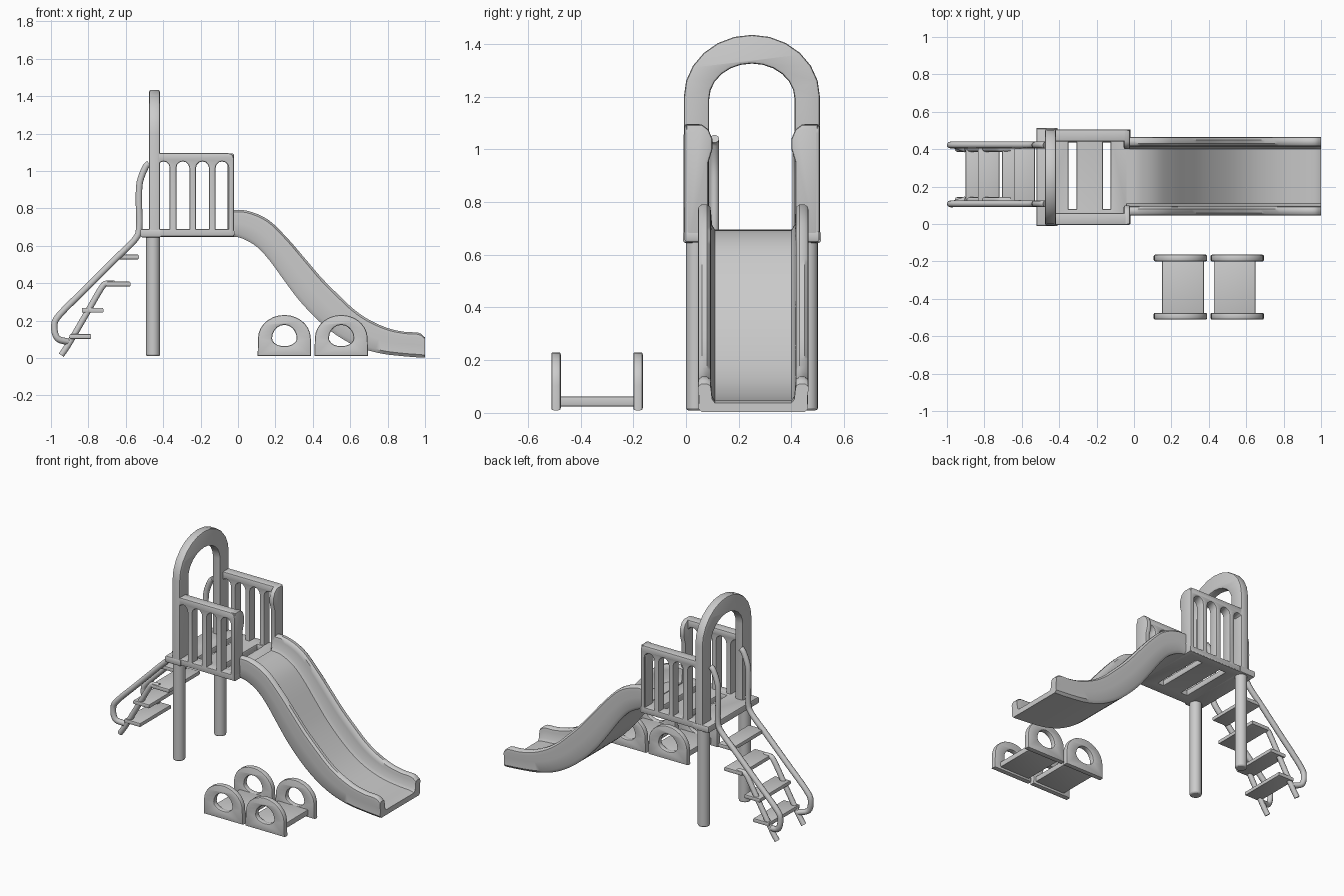
import bpy, bmesh, math
from mathutils import Vector

if "Cube" in bpy.data.objects:
    bpy.data.objects.remove(bpy.data.objects["Cube"])

ANG = math.radians(40)


def finish(name, mesh, loc=(0, 0, 0), rot=(0, 0, 0)):
    bm = bmesh.new()
    bm.from_mesh(mesh)
    bmesh.ops.remove_doubles(bm, verts=bm.verts, dist=1e-4)
    bmesh.ops.recalc_face_normals(bm, faces=bm.faces)
    bm.to_mesh(mesh)
    bm.free()
    mesh.shade_smooth()
    mesh.set_sharp_from_angle(angle=ANG)
    ob = bpy.data.objects.new(name, mesh)
    ob.location, ob.rotation_euler = loc, rot
    bpy.context.collection.objects.link(ob)
    return ob


def curve_mesh(cu):
    tmp = bpy.data.objects.new("tmp", cu)
    bpy.context.collection.objects.link(tmp)
    dg = bpy.context.evaluated_depsgraph_get()
    mesh = bpy.data.meshes.new_from_object(tmp.evaluated_get(dg))
    bpy.data.objects.remove(tmp)
    bpy.data.curves.remove(cu)
    return mesh


def add_spline(cu, pts, cyclic):
    sp = cu.splines.new('POLY')
    sp.points.add(len(pts) - 1)
    for p, c in zip(sp.points, pts):
        c = tuple(c) + (0,) * (3 - len(c))
        p.co = (*c, 1)
    sp.use_cyclic_u = cyclic


# rounded plate from an outline with holes; plane is XY, XZ or YZ, lo..hi along the normal
def plate(name, loops, plane, lo, hi, bev=0.01):
    cu = bpy.data.curves.new(name, 'CURVE')
    cu.dimensions, cu.fill_mode = '2D', 'BOTH'
    cu.extrude, cu.bevel_depth = (hi - lo) / 2 - bev, bev
    cu.bevel_resolution, cu.offset = 1, -bev
    for l in loops:
        add_spline(cu, l, True)
    mid, q = (lo + hi) / 2, math.pi / 2
    loc, rot = {'XY': ((0, 0, mid), (0, 0, 0)), 'XZ': ((0, mid, 0), (q, 0, 0)),
                'YZ': ((mid, 0, 0), (q, 0, q))}[plane]
    return finish(name, curve_mesh(cu), loc, rot)


def smooth_path(pts, n=4):
    p = [Vector(v) for v in pts]
    p = [2 * p[0] - p[1]] + p + [2 * p[-1] - p[-2]]
    out = []
    for i in range(1, len(p) - 2):
        a, b, c, d = p[i - 1:i + 3]
        for k in range(n):
            t = k / n
            out.append(0.5 * (2 * b + (c - a) * t + (2 * a - 5 * b + 4 * c - d) * t * t
                              + (3 * b - a - 3 * c + d) * t ** 3))
    return out + [p[-2]]


def tube(name, pts, r):
    cu = bpy.data.curves.new(name, 'CURVE')
    cu.dimensions, cu.bevel_depth = '3D', r
    cu.bevel_resolution, cu.use_fill_caps = 3, True
    add_spline(cu, smooth_path(pts), False)
    return finish(name, curve_mesh(cu))


def rect(x0, x1, y0, y1):
    return [(x0, y0), (x1, y0), (x1, y1), (x0, y1)]


def arc(cx, cy, rx, ry, a0=0, a1=180, n=12):
    return [(cx + rx * math.cos(math.radians(a0 + (a1 - a0) * i / n)),
             cy + ry * math.sin(math.radians(a0 + (a1 - a0) * i / n))) for i in range(n + 1)]


YC = 0.25

# platform with two slots, and the wide entry strip
slots = [rect(-0.35, -0.307, 0.08, 0.435), rect(-0.165, -0.125, 0.08, 0.435)]
plate("platform", [rect(-0.50, -0.02, 0.0, 0.505)] + slots, 'XY', 0.647, 0.69)
plate("platform_entry", [rect(-0.522, -0.41, -0.012, 0.512)], 'XY', 0.645, 0.69)

# entrance arch
outer = [(-0.01, 0.66)] + arc(YC, 1.2, 0.258, 0.234)[::-1] + [(0.508, 0.66)]
inner = [(0.412, 0.66)] + arc(YC, 1.19, 0.162, 0.135) + [(0.088, 0.66)]
plate("entrance_arch", [outer + inner], 'YZ', -0.475, -0.418)

# posts, side panels with arched openings, and the flared panel ends
bays = [(-0.43, -0.365), (-0.33, -0.26), (-0.225, -0.155), (-0.12, -0.05)]
for side, s in (("front", -1), ("back", 1)):
    bpy.ops.mesh.primitive_cylinder_add(vertices=20, radius=0.037, depth=0.65)
    tmp = bpy.context.object
    me = tmp.data.copy()
    bpy.data.objects.remove(tmp)
    post = finish(side + "_post", me, (-0.454, YC + s * 0.213, 0.335))
    b = post.modifiers.new("round", 'BEVEL')
    b.width, b.segments, b.limit_method = 0.008, 2, 'ANGLE'

    outline = [(-0.46, 0.65), (-0.022, 0.65), (-0.022, 1.06)] + \
        arc(-0.052, 1.065, 0.03, 0.03, 0, 90, 4) + [(-0.46, 1.095)]
    holes = []
    for a, c in bays:
        w = (c - a) / 2
        holes.append([(a, 0.69), (c, 0.69)] + arc((a + c) / 2, 1.015, w, 0.036, 0, 180, 6))
    y0, y1 = sorted((YC + s * 0.256, YC + s * 0.192))
    plate(side + "_side_panel", [outline] + holes, 'XZ', y0, y1, 0.008)

    flare = [(0.25, 0.65), (0.165, 0.65), (0.165, 0.95), (0.15, 1.0), (0.15, 1.04),
             (0.165, 1.075), (0.19, 1.094), (0.25, 1.094)]
    plate(side + "_panel_end", [[(YC + s * y, z) for y, z in flare]], 'YZ', -0.055, -0.021)

# slide: a trough section swept down pairs of lower and upper edge points (x, z, x, z)
edges = [(-0.04, .65, -0.04, .79), (.02, .64, .05, .787), (.10, .595, .16, .74),
         (.17, .52, .26, .645), (.25, .41, .36, .53), (.33, .305, .45, .425),
         (.43, .20, .54, .335), (.53, .12, .62, .26), (.64, .06, .70, .205),
         (.76, .025, .80, .16), (.88, .01, .89, .14), (.97, .003, .965, .135),
         (1.0, .003, 1.0, .11)]
half = [(.195, 0), (.208, .12), (.205, .5), (.210, .8), (.208, .93), (.195, 1.0), (.175, 1.0),
        (.163, .93), (.160, .8), (.156, .45), (.145, .32)]
section = half + [(-y, h) for y, h in reversed(half)]


def slide_ring(e, extra=0):
    for y, h in section:
        yield (e[0] + (e[2] - e[0]) * h, 0.255 + y, e[1] + (e[3] - e[1]) * h)


cu_pts = [Vector(e) for e in edges]
rows = smooth_path(cu_pts, 4)
verts = [v for e in rows for v in slide_ring(e)]
n = len(section)
faces = [(i * n + j, i * n + (j + 1) % n, (i + 1) * n + (j + 1) % n, (i + 1) * n + j)
         for i in range(len(rows) - 1) for j in range(n)]
faces += [tuple(range(n)), tuple(range(len(verts) - n, len(verts)))]
mesh = bpy.data.meshes.new("slide")
mesh.from_pydata(verts, [], faces)
finish("slide", mesh)

# ladder handrails and stringers
rail = [(-.475, 1.04), (-.495, 1.02), (-.525, .94), (-.53, .84), (-.528, .70), (-.55, .635),
        (-.65, .535), (-.80, .385), (-.955, .23), (-.982, .17), (-.965, .105), (-.93, .085)]
stringer = [(-.945, .015), (-.905, .075), (-.82, .22), (-.73, .375), (-.70, .398), (-.66, .398)]
for side, s in (("front", -1), ("back", 1)):
    y = 0.265 + s * 0.157
    pts = [(x, y, z) for x, z in rail[:-1]] + [(-.90, 0.265 + s * 0.135, .085)]
    tube(side + "_ladder_rail", pts, 0.018)
    tube(side + "_ladder_stringer", [(x, 0.265 + s * 0.138, z) for x, z in stringer], 0.017)

# ladder steps
for i, (x0, x1, z) in enumerate([(-.90, -.785, .115), (-.835, -.72, .255),
                                 (-.705, -.575, .395), (-.64, -.53, .54)]):
    plate(f"ladder_step_{i + 1}", [rect(x0, x1, 0.105, 0.425)], 'XY', z - .013, z + .013, 0.006)

# two small tunnel seats: arched ends with a hole, joined by a board
for name, cx in (("left", 0.248), ("right", 0.552)):
    end = [(cx - .143, .01), (cx + .143, .01)] + arc(cx, .105, .141, .125, 0, 180, 14)
    hole = arc(cx, .105, .066, .072, 0, 180, 10) + arc(cx, .105, .066, .042, 198, 342, 8)
    for side, y in (("front", -.493), ("back", -.182)):
        plate(f"{name}_seat_{side}_end", [end, hole], 'XZ', y - .018, y + .018, 0.008)
    plate(name + "_seat_board", [rect(cx - .098, cx + .125, -.49, -.185) if name == "left"
                                 else rect(cx - .125, cx + .098, -.49, -.185)],
          'XY', .025, .062, 0.006)
